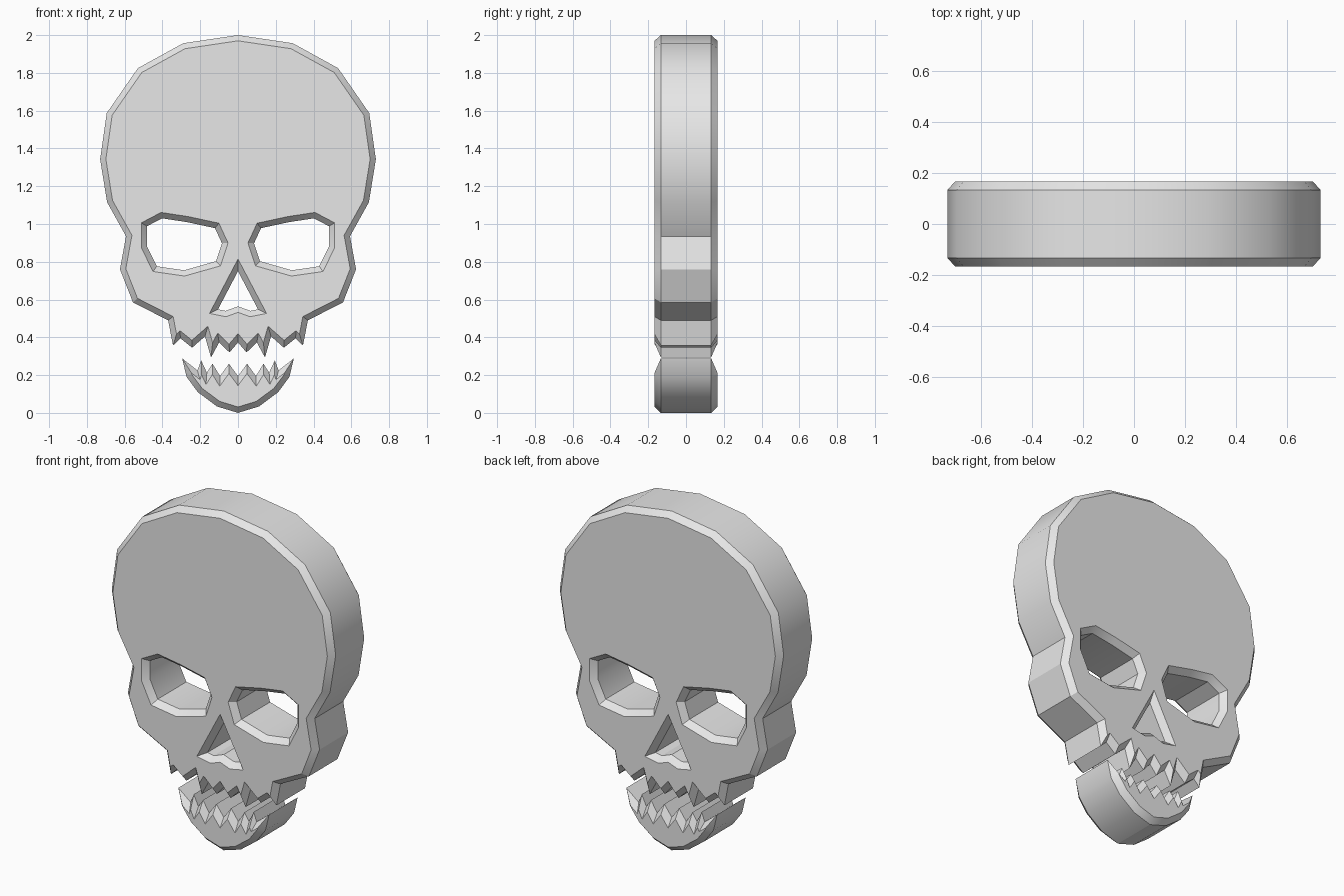
import bpy, bmesh, math
from mathutils import Vector
from mathutils.geometry import tessellate_polygon

cube = bpy.data.objects.get("Cube")
if cube:
    bpy.data.objects.remove(cube)

HALF_DEPTH = 0.167
SIDE_DEPTH = 0.133
CHAMFER = 0.03
MITER_CAP = 0.1

bone = bpy.data.materials.new("bone_grey")
bone.use_nodes = True
GREY = (0.8, 0.8, 0.8, 1)
bone.diffuse_color = GREY
bone.node_tree.nodes["Principled BSDF"].inputs["Base Color"].default_value = GREY


def mirrored(half):
    """Close a half outline across x = 0; points on the axis are kept once."""
    return half + [(-x, z) for x, z in reversed(half) if x != 0]


def oriented(points, hole):
    """Order a loop so that solid material lies on its left."""
    pts = [Vector(p) for p in points]
    area = sum(a.cross(b) for a, b in zip(pts, pts[1:] + pts[:1]))
    return pts[::-1] if (area < 0) != hole else pts


def inset(pts):
    """Move each corner into the material with a mitred offset."""
    out = []
    for i, p in enumerate(pts):
        a = (p - pts[i - 1]).normalized()
        b = (pts[(i + 1) % len(pts)] - p).normalized()
        na, nb = Vector((-a.y, a.x)), Vector((-b.y, b.x))
        n = (na + nb).normalized()
        out.append(p + n * min(CHAMFER / max(n.dot(na), 0.05), MITER_CAP))
    return out


def plate(name, outline, holes=()):
    """Thick plate with chamfered rims around the outline and its holes."""
    loops = [oriented(outline, False)] + [oriented(h, True) for h in holes]
    bm = bmesh.new()
    front, back = [], []
    for mid in loops:
        rim = inset(mid)
        layers = []
        for pts, y in ((rim, -HALF_DEPTH), (mid, -SIDE_DEPTH),
                       (mid, SIDE_DEPTH), (rim, HALF_DEPTH)):
            layers.append([bm.verts.new((p.x, y, p.y)) for p in pts])
        for low, high in zip(layers, layers[1:]):
            for i in range(len(mid)):
                bm.faces.new((low[i - 1], low[i], high[i], high[i - 1]))
        front.append(layers[0])
        back.append(layers[-1])
    # flat caps with openings
    for cap in (front, back):
        verts = [v for loop in cap for v in loop]
        flat = [[Vector((v.co.x, v.co.z, 0)) for v in loop] for loop in cap]
        for tri in tessellate_polygon(flat):
            bm.faces.new([verts[i] for i in tri])
    bmesh.ops.recalc_face_normals(bm, faces=bm.faces[:])
    mesh = bpy.data.meshes.new(name)
    bm.to_mesh(mesh)
    bm.free()
    mesh.materials.append(bone)
    obj = bpy.data.objects.new(name, mesh)
    bpy.context.collection.objects.link(obj)
    bpy.ops.object.select_all(action='DESELECT')
    obj.select_set(True)
    bpy.context.view_layer.objects.active = obj
    bpy.ops.object.shade_smooth_by_angle(angle=math.radians(30))
    return obj


# Cranium, cheeks and upper teeth
skull_half = [
    (0, 2), (-.29, 1.957), (-.53, 1.825), (-.695, 1.587), (-.73, 1.343),
    (-.693, 1.115), (-.593, .935), (-.625, .76), (-.556, .585), (-.37, .49),
    (-.344, .357), (-.305, .395), (-.243, .345), (-.175, .405),
    (-.143, .293), (-.1, .373), (-.045, .32), (0, .373)]

# Eye socket and nose openings
eye = [
    (-.402, 1.03), (-.482, .988), (-.482, .882), (-.43, .776), (-.285, .755),
    (-.116, .803), (-.085, .898), (-.122, .978), (-.27, 1.01)]
other_eye = [(-x, z) for x, z in eye]
nose_half = [(0, .75), (-.106, .548), (-.066, .54), (0, .564)]

# Lower jaw with teeth
jaw_half = [
    (0, 0), (-.111, .034), (-.212, .109), (-.272, .19), (-.296, .289),
    (-.215, .225), (-.195, .278), (-.165, .213), (-.135, .26),
    (-.095, .195), (-.048, .26), (0, .195)]

plate("skull", mirrored(skull_half), [eye, other_eye, mirrored(nose_half)])
plate("jaw", mirrored(jaw_half))
